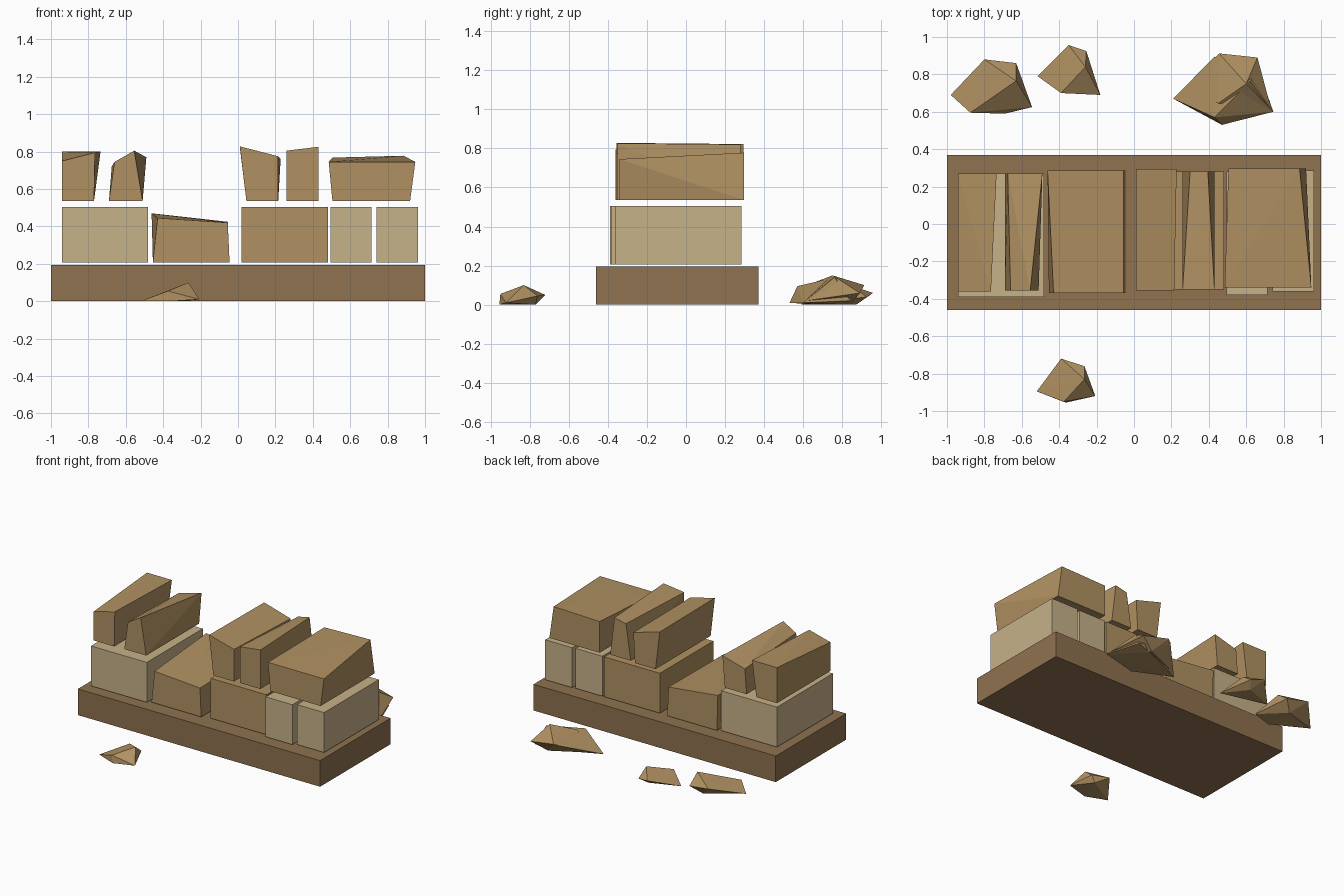
import bpy, bmesh


def material(name, rgb):
    m = bpy.data.materials.new(name)
    m.diffuse_color = (*rgb, 1)
    return m


BASE = material("dark_stone", (0.275, 0.168, 0.078))
TAN = material("tan_stone", (0.434, 0.283, 0.122))
LIGHT = material("light_stone", (0.571, 0.445, 0.25))


def hull(name, points, mat):
    """Flat-faced convex stone around a few corner points."""
    bm = bmesh.new()
    for p in points:
        bm.verts.new(p)
    res = bmesh.ops.convex_hull(bm, input=bm.verts)
    loose = [v for v in bm.verts if not v.link_faces]
    bmesh.ops.delete(bm, geom=loose, context='VERTS')
    bmesh.ops.recalc_face_normals(bm, faces=bm.faces)
    bmesh.ops.dissolve_limit(bm, angle_limit=0.01, verts=bm.verts, edges=bm.edges)
    mesh = bpy.data.meshes.new(name)
    bm.to_mesh(mesh)
    bm.free()
    mesh.materials.append(mat)
    ob = bpy.data.objects.new(name, mesh)
    bpy.context.collection.objects.link(ob)
    return ob


def block(name, x, y, z, mat, top=None):
    """Box; top = (x, z) of front-left, front-right, back-left, back-right corners."""
    if top is None:
        top = [(x[i % 2], z[1]) for i in range(4)]
    pts = [(a, b, z[0]) for b in y for a in x]
    pts += [(t[0], y[i // 2], t[1]) for i, t in enumerate(top)]
    return hull(name, pts, mat)


# Foundation slab
block("foundation", (-1, 1), (-0.46, 0.37), (0, 0.195), BASE)

# Lower course
Z1 = (0.207, 0.505)
block("lower_block_left", (-0.94, -0.48), (-0.39, 0.27), Z1, LIGHT)
block("lower_block_broken", (-0.455, -0.045), (-0.37, 0.285), Z1, TAN,
      [(-0.43, 0.445), (-0.055, 0.42), (-0.462, 0.47), (-0.055, 0.425)])
block("lower_block_middle", (0.02, 0.48), (-0.35, 0.28), Z1, TAN)
block("lower_block_small", (0.495, 0.715), (-0.38, 0.28), Z1, LIGHT)
block("lower_block_right", (0.74, 0.963), (-0.36, 0.285), Z1, LIGHT)

# Upper course of broken stones
Z2 = (0.535, 0.8)
block("upper_stone_1", (-0.94, -0.77), (-0.36, 0.27), Z2, TAN,
      [(-0.94, 0.75), (-0.765, 0.795), (-0.94, 0.80), (-0.735, 0.80)])
block("upper_stone_2", (-0.69, -0.51), (-0.355, 0.27), Z2, TAN,
      [(-0.66, 0.745), (-0.555, 0.805), (-0.675, 0.72), (-0.49, 0.77)])
block("upper_stone_3", (0.045, 0.215), (-0.355, 0.295), Z2, TAN,
      [(0.01, 0.828), (0.215, 0.775), (0.01, 0.822), (0.228, 0.76)])
block("upper_stone_4", (0.26, 0.43), (-0.35, 0.28), Z2, TAN,
      [(0.26, 0.805), (0.43, 0.826), (0.30, 0.80), (0.395, 0.82)])
block("upper_stone_5", (0.505, 0.92), (-0.34, 0.297), Z2, TAN,
      [(0.485, 0.745), (0.948, 0.745), (0.505, 0.768), (0.885, 0.778)])

# Fallen rubble, front and back
hull("rubble_front", [(-0.52, -0.895, 0), (-0.39, -0.72, 0.05), (-0.265, -0.76, 0.045),
                      (-0.207, -0.92, 0.01), (-0.375, -0.95, 0.055), (-0.365, -0.955, 0),
                      (-0.265, -0.83, 0.1), (-0.3, -0.77, 0)], TAN)
hull("rubble_back_left", [(-0.98, 0.69, 0.03), (-0.80, 0.88, 0.09), (-0.63, 0.86, 0.06),
                          (-0.545, 0.625, 0.01), (-0.69, 0.59, 0), (-0.875, 0.595, 0.07),
                          (-0.63, 0.765, 0.13), (-0.7, 0.8, 0)], TAN)
hull("rubble_back_middle", [(-0.515, 0.79, 0), (-0.35, 0.957, 0.06), (-0.255, 0.925, 0.04),
                            (-0.18, 0.69, 0.01), (-0.39, 0.70, 0.06),
                            (-0.26, 0.84, 0.1), (-0.3, 0.87, 0)], TAN)
hull("rubble_back_right", [(0.21, 0.67, 0), (0.43, 0.895, 0.09), (0.62, 0.76, 0.14),
                           (0.745, 0.60, 0.01), (0.47, 0.53, 0.01), (0.43, 0.57, 0.095),
                           (0.66, 0.84, 0.02), (0.55, 0.82, 0)], TAN)
hull("rubble_back_right_chip", [(0.25, 0.70, 0.01), (0.455, 0.912, 0.10), (0.66, 0.89, 0.06),
                                (0.735, 0.61, 0.02), (0.45, 0.645, 0.11),
                                (0.60, 0.75, 0.15), (0.55, 0.84, 0)], TAN)
